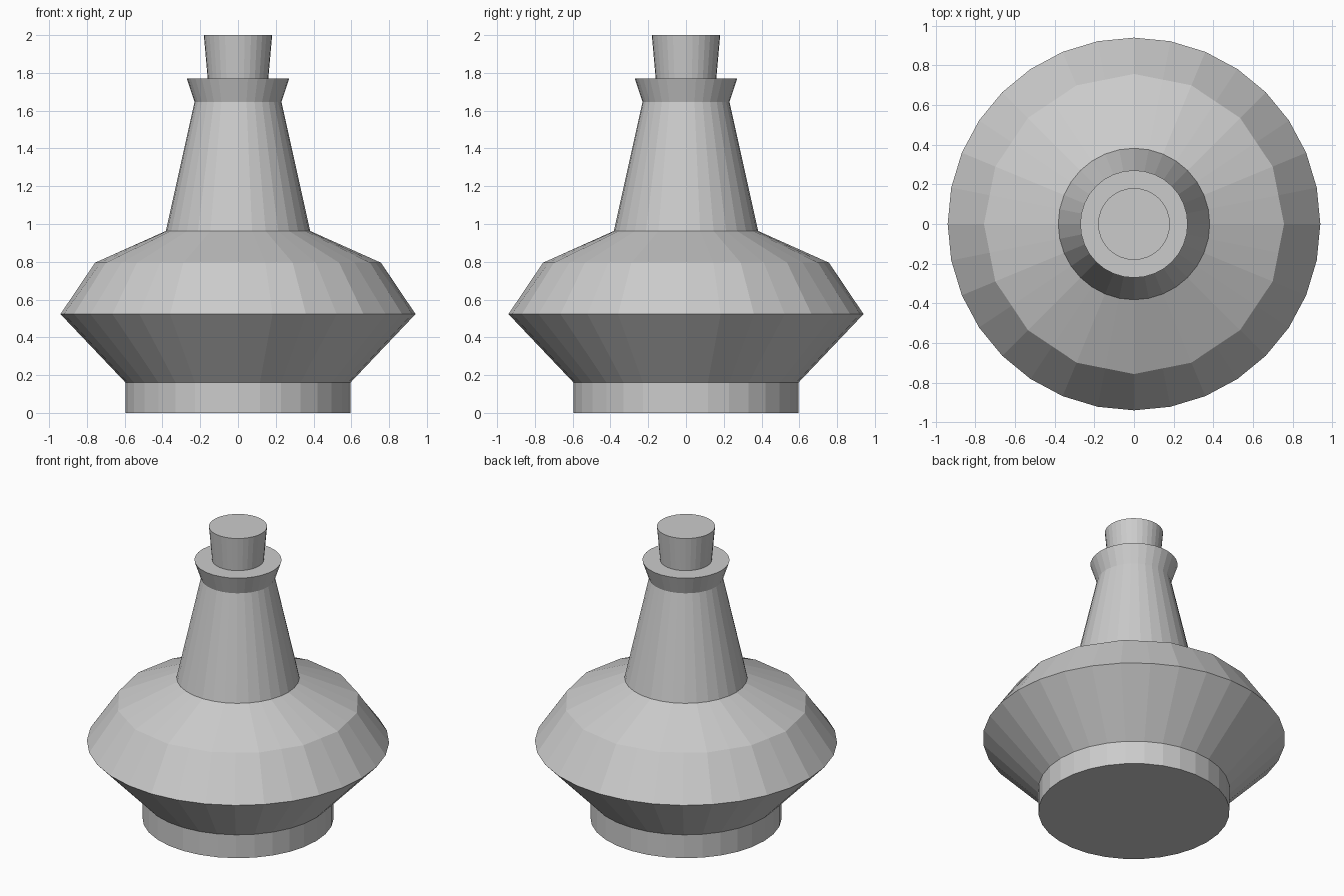
import bpy, bmesh
from math import cos, sin, pi

if "Cube" in bpy.data.objects:
    bpy.data.objects.remove(bpy.data.objects["Cube"])

SIDES = 32


def lathe(name, profile, coarse=()):
    """Closed flat-faced turned solid; rings listed in coarse follow a 16-sided outline."""
    bm = bmesh.new()
    rings = []
    for level, (r, z) in enumerate(profile):
        ring = []
        for i in range(SIDES):
            a = 2 * pi * i / SIDES
            # odd points of a coarse ring lie on the chord between their neighbours
            rad = r * cos(2 * pi / SIDES) if level in coarse and i % 2 else r
            ring.append(bm.verts.new((rad * cos(a), rad * sin(a), z)))
        rings.append(ring)
    for low, high in zip(rings, rings[1:]):
        for i in range(SIDES):
            j = (i + 1) % SIDES
            bm.faces.new((low[i], low[j], high[j], high[i]))
    bm.faces.new(rings[0][::-1])
    bm.faces.new(rings[-1])
    mesh = bpy.data.meshes.new(name)
    bm.to_mesh(mesh)
    bm.free()
    obj = bpy.data.objects.new(name, mesh)
    bpy.context.collection.objects.link(obj)
    return obj


# Bottle: foot, flared belly, shoulder, tapering neck and lip
lathe("bottle", [(0.595, 0), (0.595, 0.16), (0.94, 0.523), (0.757, 0.795),
                 (0.382, 0.963), (0.23, 1.647), (0.271, 1.77)], coarse={3})

# Stopper resting in the lip
lathe("stopper", [(0.16, 1.765), (0.181, 2.0)])
